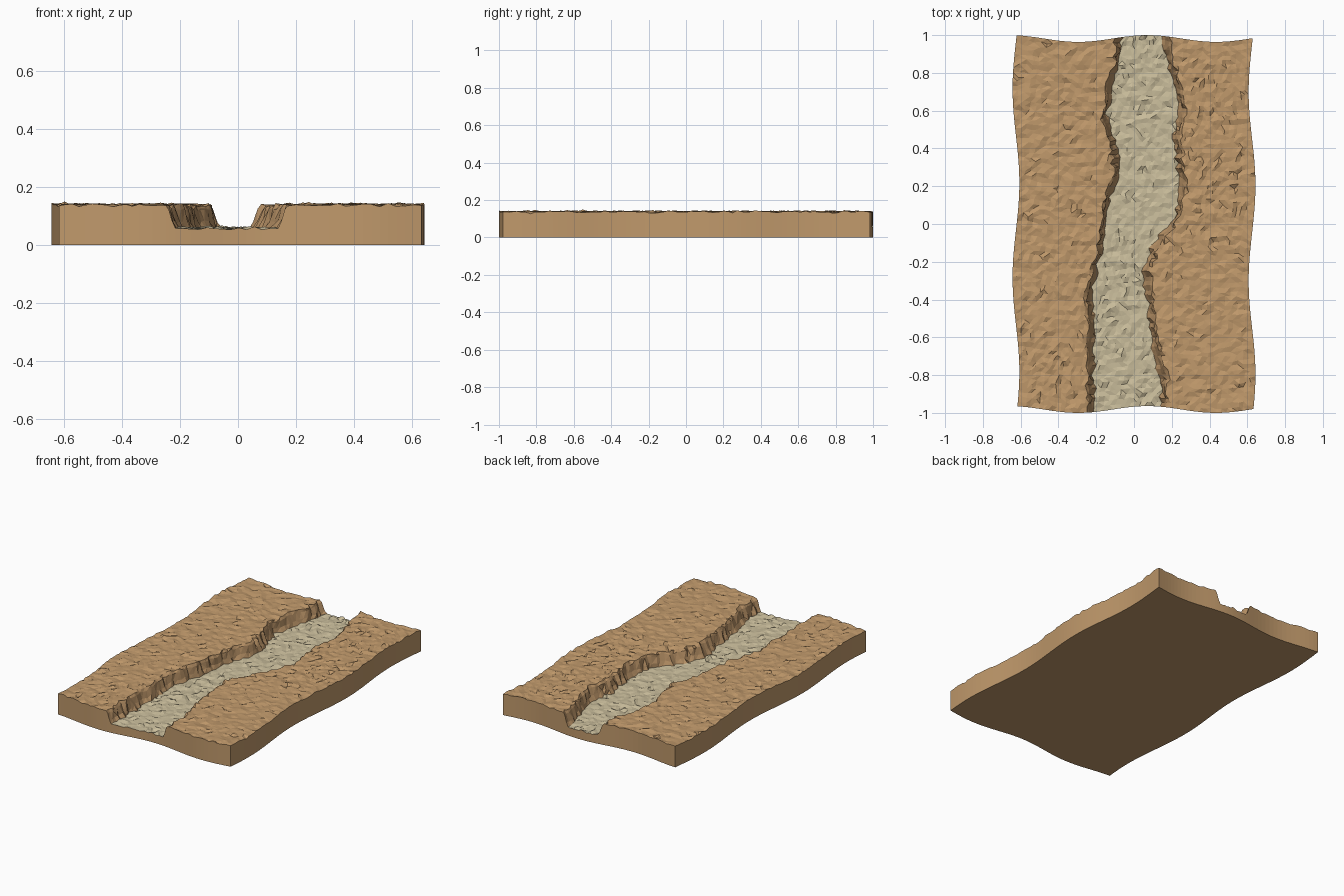
import bpy, bmesh, math, random
from mathutils import noise, Vector

if "Cube" in bpy.data.objects:
    bpy.data.objects.remove(bpy.data.objects["Cube"])

random.seed(4)
ROWS = 80
TOP, BED = 0.137, 0.056

# canyon plan: y, left rim, left foot, right foot, right rim
PLAN = [(-1.0, -.24, -.205, .14, .18), (-.8, -.25, -.21, .14, .18),
        (-.7, -.25, -.21, .10, .15), (-.5, -.25, -.21, .08, .115),
        (-.35, -.26, -.22, .06, .10), (-.25, -.23, -.20, .04, .09),
        (-.1, -.20, -.17, .10, .15), (0, -.18, -.15, .19, .22),
        (.1, -.17, -.135, .23, .25), (.2, -.145, -.11, .24, .28),
        (.28, -.105, -.075, .23, .265), (.45, -.13, -.10, .21, .25),
        (.6, -.17, -.14, .24, .28), (.75, -.145, -.115, .21, .25),
        (.88, -.10, -.07, .17, .21), (1.0, -.10, -.06, .15, .19)]


def material(name, rgb):
    m = bpy.data.materials.new(name)
    m.diffuse_color = (*rgb, 1)
    m.use_nodes = True
    m.node_tree.nodes["Principled BSDF"].inputs["Base Color"].default_value = m.diffuse_color
    return m


def plan_at(y):
    for a, b in zip(PLAN, PLAN[1:]):
        if y <= b[0]:
            break
    t = min(1, max(0, (y - a[0]) / (b[0] - a[0])))
    return [p + (q - p) * t for p, q in zip(a[1:], b[1:])]


def side_wave(y):
    return -0.018 * math.cos(math.tau * (y - 0.7))


def end_wave(x):
    return 0.018 * math.cos(math.tau * (x - 0.07) / 0.73)


def span(a, b, n):
    return [a + (b - a) * i / n for i in range(n)]


def roughness(x, y):
    # small slanting ripples with a few sharp steps
    p = Vector((x * 34 - y * 14, y * 20 + x * 6, 0))
    return 0.011 * noise.noise(p) + 0.006 * noise.noise(p * 2.1)


def ground_row(v):
    """One cross-section: bank, wall, bed, wall, bank."""
    y0 = v * 0.982
    lr, lf, rf, rr = [p + random.uniform(-.012, .012) for p in plan_at(y0 + end_wave(0))]
    w = side_wave(y0)
    wall = [(0, 1), (.3, .82), (.65, .3)]
    row = [(x, TOP) for x in span(-.625 + w, lr, 16)]
    row += [(lr + (lf - lr) * t, BED + (TOP - BED) * h) for t, h in wall]
    row += [(x, BED) for x in span(lf, rf, 13)]
    row += [(rf, BED)]
    row += [(rr + (rf - rr) * t, BED + (TOP - BED) * h) for t, h in reversed(wall)]
    row += [(x, TOP) for x in reversed(span(.625 + w, rr, 16))]
    pts = []
    for i, (x, z) in enumerate(row):
        y = y0 + end_wave(x)
        if 0 < i < len(row) - 1 and abs(v) < 1:
            x += random.uniform(-.005, .005)
            y += random.uniform(-.005, .005)
        pts.append((x, y, z + roughness(x, y)))
    return pts


# ground surface with the dry riverbed sunk into it
bm = bmesh.new()
grid = [[bm.verts.new(p) for p in ground_row(-1 + 2 * j / ROWS)] for j in range(ROWS + 1)]
for a, b in zip(grid, grid[1:]):
    for i in range(len(a) - 1):
        f = bm.faces.new((a[i], a[i + 1], b[i + 1], b[i]))
        f.material_index = 1 if 19 <= i < 32 else 2 if 16 <= i < 35 else 0
bmesh.ops.triangulate(bm, faces=bm.faces[:])

# vertical sides and flat underside
rim = [e for e in bm.edges if e.is_boundary]
out = bmesh.ops.extrude_edge_only(bm, edges=rim)["geom"]
for g in out:
    if isinstance(g, bmesh.types.BMVert):
        g.co.z = 0
    elif isinstance(g, bmesh.types.BMFace):
        g.material_index = 0
base = [e for e in bm.edges if e.is_boundary]
for f in bmesh.ops.contextual_create(bm, geom=base)["faces"]:
    f.material_index = 0
bmesh.ops.recalc_face_normals(bm, faces=bm.faces[:])

mesh = bpy.data.meshes.new("canyon_ground")
bm.to_mesh(mesh)
bm.free()
for m in (material("sandy_earth", (.53, .32, .148)), material("riverbed", (.59, .51, .33)),
          material("canyon_wall", (.47, .28, .13))):
    mesh.materials.append(m)
bpy.context.collection.objects.link(bpy.data.objects.new("canyon_ground", mesh))
